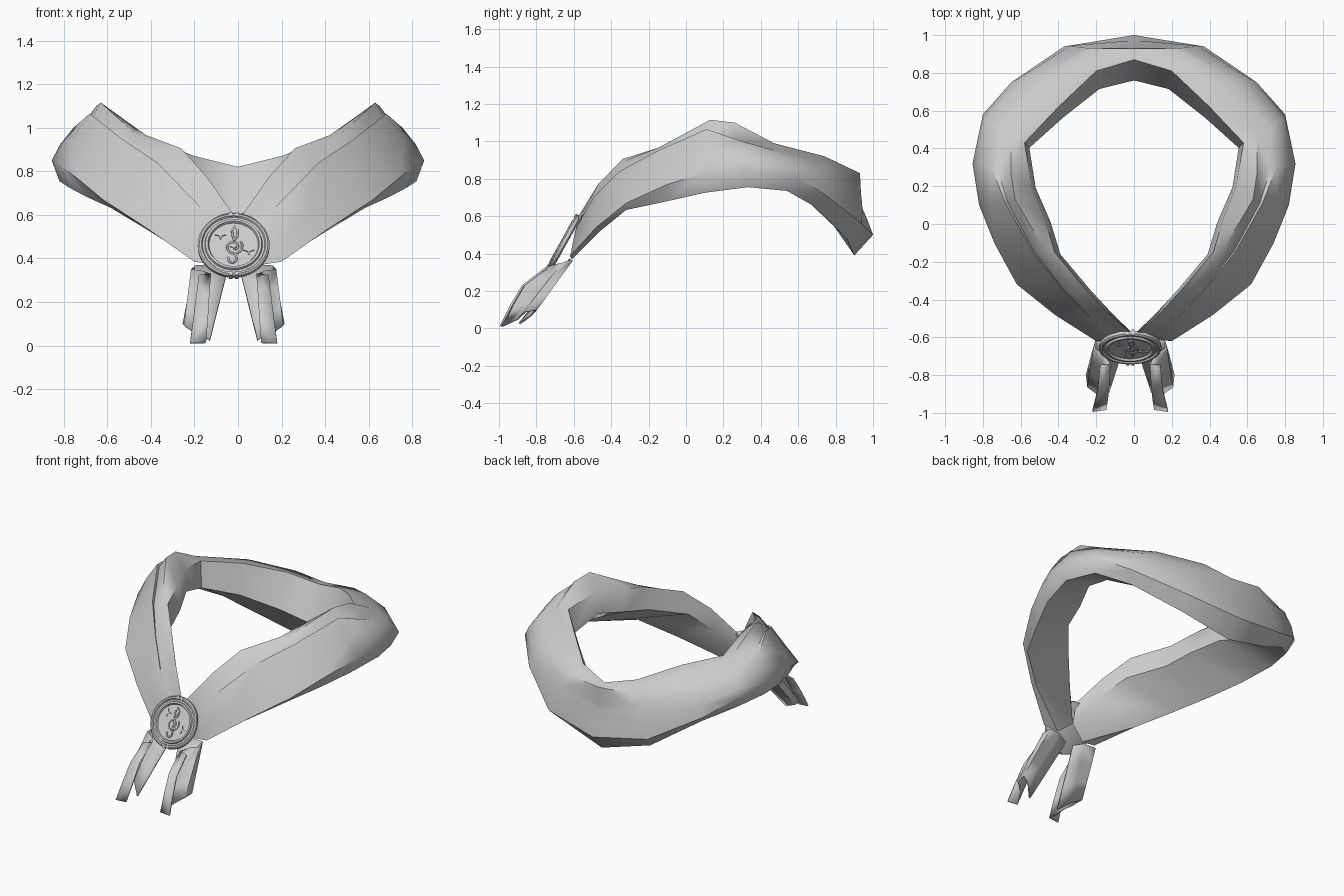
import bpy, bmesh, math
from mathutils import Vector, Matrix

if "Cube" in bpy.data.objects:
    bpy.data.objects.remove(bpy.data.objects["Cube"])

grey = bpy.data.materials.new("cloth grey")
grey.diffuse_color = (0.6, 0.6, 0.6, 1)
grey.use_nodes = True
grey.node_tree.nodes["Principled BSDF"].inputs["Base Color"].default_value = grey.diffuse_color
CX = -0.02  # clasp and tails sit slightly off centre


def add_object(name, bm, angle=40):
    bmesh.ops.recalc_face_normals(bm, faces=bm.faces[:])
    me = bpy.data.meshes.new(name)
    bm.to_mesh(me)
    bm.free()
    me.materials.append(grey)
    ob = bpy.data.objects.new(name, me)
    bpy.context.collection.objects.link(ob)
    bpy.ops.object.select_all(action='DESELECT')
    ob.select_set(True)
    bpy.context.view_layer.objects.active = ob
    bpy.ops.object.shade_smooth_by_angle(angle=math.radians(angle))
    return ob


def loft(bm, sections, closed):
    rows = [[bm.verts.new(p) for p in s] for s in sections]
    n = len(rows[0])
    for a, b in zip(rows, rows[1:]):
        for i in range(n if closed else n - 1):
            j = (i + 1) % n
            bm.faces.new((a[i], a[j], b[j], b[i]))
    return rows


# Scarf band: lengthwise rails of one half, from the nape to the clasp
inner_edge = [(0, .87, .82), (.2, .81, .87), (.4, .62, .95), (.58, .43, .99), (.54, .2, 1.03),
              (.47, .02, 1.0), (.42, -.15, .965), (.26, -.34, .905), (.14, -.47, .77), (.02, -.575, .60)]
crest = [(0, .93, .81), (.22, .93, .83), (.44, .74, .92), (.65, .47, .99), (.65, .26, 1.10),
         (.63, .13, 1.115), (.47, -.14, .97), (.31, -.34, .89), (.18, -.48, .75), (.05, -.575, .585)]
fold = [(0, .935, .66), (.29, .935, .73), (.56, .77, .85), (.75, .53, .92), (.755, .30, 1.0),
        (.68, .11, 1.065), (.535, -.15, .95), (.37, -.355, .84), (.235, -.495, .70), (.10, -.59, .53)]
outer = [(0, 1.0, .50), (.37, .94, .56), (.65, .75, .71), (.80, .58, .82), (.855, .32, .85),
         (.82, .10, .83), (.74, -.10, .77), (.62, -.32, .67), (.42, -.48, .54), (.20, -.62, .385)]
hem = [(0, .90, .39), (.335, .86, .48), (.60, .69, .65), (.765, .54, .735), (.82, .33, .755),
       (.775, .10, .725), (.69, -.10, .68), (.585, -.32, .633), (.39, -.465, .515), (.10, -.61, .37)]

sections = []
for pts in zip(inner_edge, crest, fold, outer, hem):
    b, c, d, e, f = map(Vector, pts)
    t = max(0, b.y / .87)
    w = min(1, t * 2.5)
    lower = b + Vector((-.09 * b.x * t, -.11 * t * t, -.11 - .11 * t)) * w + Vector((-.03, -.01, -.15)) * (1 - w)
    lower.x = max(lower.x, 0)
    core = (b + c + e + f) / 4
    tuck = c.lerp(d, .7)                      # crease on the inner side of the raised fold
    tuck += (core - tuck).normalized() * (.03 if -.55 < b.y < .4 else 0)
    bulge = d.lerp(e, .5) + (d.lerp(e, .5) - core) * .12
    sections.append((lower, b, c, tuck, d, bulge, e, f))
bm = bmesh.new()
rows = loft(bm, sections, True)
bm.faces.new(rows[-1])
band = add_object("scarf_band", bm, 50)
band.modifiers.new("mirror", 'MIRROR').use_clip = True

# Hanging tails: folded sheet running from the clasp to the pointed ends
top = [(.03, -.64, .34), (.10, -.62, .37), (.18, -.61, .365), (.19, -.66, .35),
       (.14, -.69, .34), (.11, -.74, .33), (.16, -.75, .32)]
end = [(.11, -.89, .025), (.17, -.83, .07), (.23, -.80, .10), (.225, -.86, .09),
       (.17, -.90, .05), (.13, -.98, .012), (.20, -.99, .012)]
for side, label in ((1, "right"), (-1, "left")):
    sections = []
    for t in (0, .3, .65, 1):
        row = []
        for i, (a, b) in enumerate(zip(top, end)):
            p = Vector(a).lerp(Vector(b), t)
            if i > 4:
                p.y -= .05 * (t == .3) + .03 * (t == .65)   # front fold puffs out
            row.append((CX + side * p.x, p.y, p.z))
        sections.append(row)
    bm = bmesh.new()
    loft(bm, sections, False)
    tail = add_object(label + "_tail", bm, 45)
    s = tail.modifiers.new("cloth thickness", 'SOLIDIFY')
    s.thickness, s.offset = .012, 0

# Clasp frame: local z points out of the disc, local y up along it
tilt = Matrix.Translation((CX, -.654, .460)) @ Matrix.Rotation(math.radians(61), 4, 'X')

# Round clasp: stepped turned profile of radius and height
profile = [(0, -.016), (.150, -.018), (.165, -.010), (.165, .008), (.157, .015), (.148, .015),
           (.143, .006), (.133, .006), (.129, .017), (.118, .017), (.113, .006), (0, .006)]
bm = bmesh.new()
N = 40
loft(bm, [[(r * math.cos(k * math.tau / N), r * math.sin(k * math.tau / N), h)
           for r, h in profile] for k in range(N + 1)], False)
bmesh.ops.remove_doubles(bm, verts=bm.verts[:], dist=1e-5)
bm.transform(tilt)
add_object("round_clasp", bm, 35)

# Small lugs at the top and bottom of the clasp rim
for sign, label in ((1, "upper"), (-1, "lower")):
    for dx in (-.014, .014):
        bm = bmesh.new()
        bmesh.ops.create_cube(bm, size=1)
        bm.transform(tilt @ Matrix.Translation((dx, sign * .155, 0)) @ Matrix.Diagonal((.016, .022, .034, 1)))
        add_object(label + "_lug", bm)


# Raised scroll ornament on the disc
def relief_wire(name, pts, radius):
    cu = bpy.data.curves.new(name, 'CURVE')
    cu.dimensions = '3D'
    cu.bevel_depth, cu.bevel_resolution, cu.use_fill_caps = radius, 1, True
    sp = cu.splines.new('POLY')
    sp.points.add(len(pts) - 1)
    for q, (x, y) in zip(sp.points, pts):
        q.co = (*(tilt @ Vector((x, y, .008))), 1)
    cu.materials.append(grey)
    bpy.context.collection.objects.link(bpy.data.objects.new(name, cu))


def arc(cx, cy, r0, r1, a0, a1, n=18):
    return [(cx + (r0 + (r1 - r0) * k / n) * math.cos(math.radians(a0 + (a1 - a0) * k / n)),
             cy + (r0 + (r1 - r0) * k / n) * math.sin(math.radians(a0 + (a1 - a0) * k / n)))
            for k in range(n + 1)]


relief_wire("scroll_spiral", arc(0, -.012, .016, .042, -60, 400, 28), .005)
relief_wire("scroll_upper_loop", [(.0, .02), (.018, .045), (.018, .075), (.004, .095),
                                  (-.008, .075), (-.004, .045), (.004, .02)], .005)
relief_wire("scroll_lower_hook", [(.008, -.05)] + arc(-.008, -.075, .022, .016, 20, -210, 14), .005)

# Four-pointed sparkles and centre diamond, as thin plates
for x, y, r, name in ((-.06, .05, .026, "left_sparkle"), (.07, -.03, .026, "right_sparkle"),
                      (0, -.012, .016, "centre_diamond")):
    bm = bmesh.new()
    ring = [bm.verts.new((x + math.cos(k * math.pi / 4) * r * (.35 if k % 2 else 1),
                          y + math.sin(k * math.pi / 4) * r * (.35 if k % 2 else 1), .005)) for k in range(8)]
    face = bm.faces.new(ring)
    ext = bmesh.ops.extrude_face_region(bm, geom=[face])["geom"]
    bmesh.ops.translate(bm, vec=(0, 0, .007), verts=[v for v in ext if isinstance(v, bmesh.types.BMVert)])
    bm.transform(tilt)
    add_object(name, bm)
